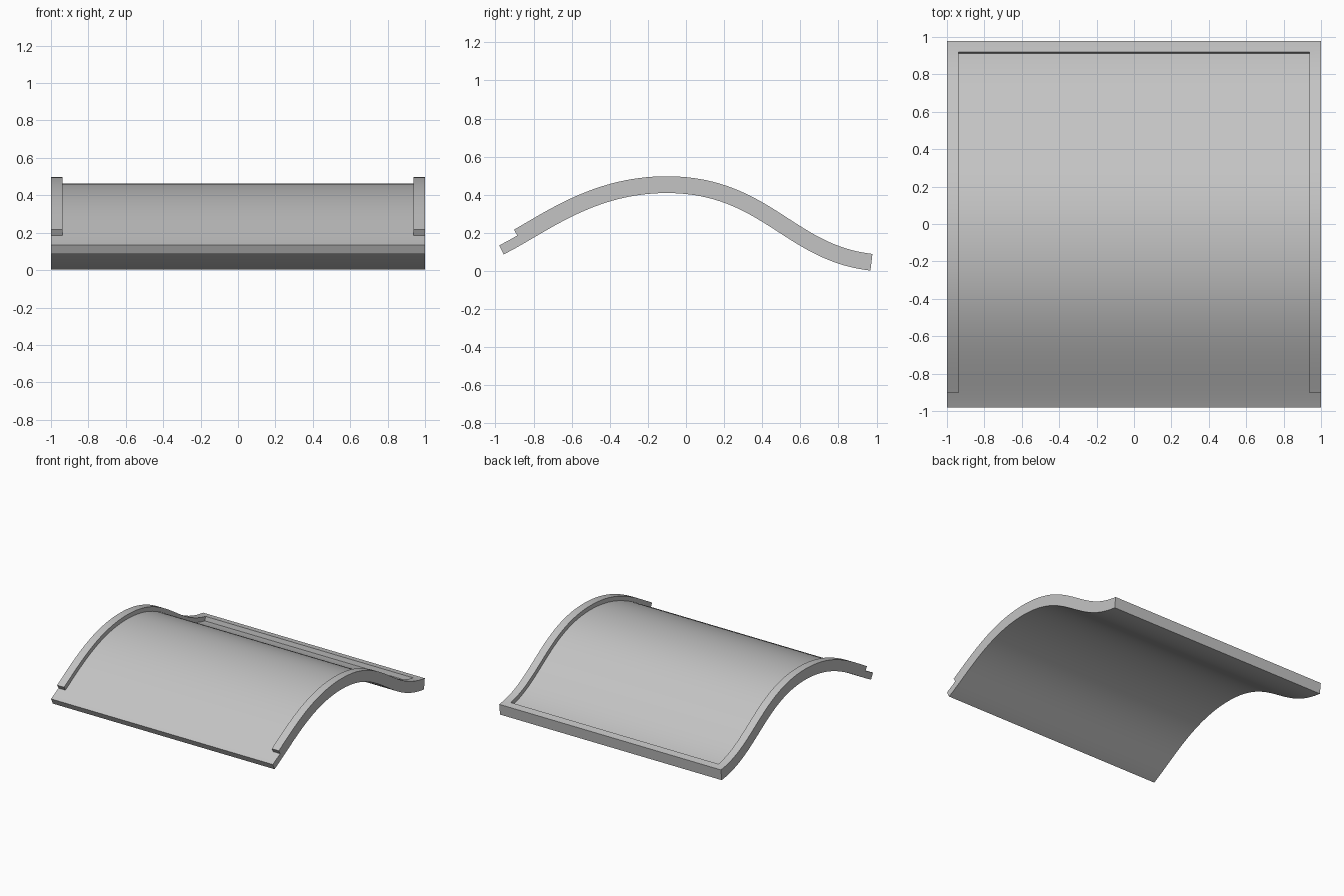
import bpy, bmesh, math
from mathutils import Vector
from mathutils.geometry import interpolate_bezier

cube = bpy.data.objects.get("Cube")
if cube:
    bpy.data.objects.remove(cube, do_unlink=True)

SHEET = 0.053      # thickness of the recessed floor
RIM = 0.035        # extra height of the rim above the floor
HALF = 1.0
INNER = 0.937      # inner edge of the side rims
RIM_FRONT, RIM_BACK = -0.86, 0.902


def underside(steps=160):
    """Wave profile of the underside, as (y, z) points."""
    crest = Vector((-0.1, 0.409))
    front, front_handle = Vector((-0.957, 0.087)), Vector((-0.735, 0.197))
    back, back_handle = Vector((0.968, 0.002)), Vector((0.52, 0.053))
    rise = interpolate_bezier(front, front_handle, crest - Vector((0.39, 0)), crest, steps)
    fall = interpolate_bezier(crest, crest + Vector((0.5, 0)), back_handle, back, steps)
    return [Vector(p[:2]) for p in rise + fall[1:]]


# Stations along the profile, with the two rim ends included
pts = underside()
nearest = lambda y: min(range(len(pts)), key=lambda i: abs(pts[i].x - y))
first, last = nearest(RIM_FRONT), nearest(RIM_BACK)
stations = sorted(set(range(0, len(pts), 5)) | {first, last, len(pts) - 1})

# Underside grid; each vertex remembers its profile normal
bm = bmesh.new()
normal = bm.verts.layers.float_vector.new("profile_normal")
rim = bm.faces.layers.int.new("rim")
rows = []
for i in stations:
    tangent = (pts[min(i + 1, len(pts) - 1)] - pts[max(i - 1, 0)]).normalized()
    row = []
    for x in (-HALF, -INNER, INNER, HALF):
        v = bm.verts.new((x, pts[i].x, pts[i].y))
        v[normal] = Vector((0, -tangent.y, tangent.x))
        row.append(v)
    rows.append(row)
for r, (a, b) in enumerate(zip(rows, rows[1:])):
    for c in range(3):
        f = bm.faces.new((a[c], a[c + 1], b[c + 1], b[c]))
        f[rim] = int(stations[r] >= first and (c != 1 or stations[r] >= last))


def raise_faces(faces, height, keep):
    """Extrude faces along the profile normals and return the caps."""
    geom = bmesh.ops.extrude_face_region(bm, geom=faces, use_keep_orig=keep)["geom"]
    for v in geom:
        if isinstance(v, bmesh.types.BMVert):
            v.co += Vector(v[normal]) * height
    return [f for f in geom if isinstance(f, bmesh.types.BMFace)]


# Floor sheet, then the U-shaped rim
top = raise_faces(bm.faces[:], SHEET, True)
rim_faces = [f for f in top if f[rim]]
raise_faces(rim_faces, RIM, False)
bmesh.ops.delete(bm, geom=[f for f in rim_faces if f.is_valid], context="FACES")
bmesh.ops.recalc_face_normals(bm, faces=bm.faces)

mesh = bpy.data.meshes.new("curved_panel")
bm.to_mesh(mesh)
bm.free()
for name in ("profile_normal", "rim"):
    if name in mesh.attributes:
        mesh.attributes.remove(mesh.attributes[name])
panel = bpy.data.objects.new("curved_panel", mesh)
bpy.context.collection.objects.link(panel)

# Plain grey finish
grey = bpy.data.materials.new("light_grey")
grey.use_nodes = True
colour = (0.55, 0.55, 0.55, 1)
grey.diffuse_color = colour
grey.node_tree.nodes["Principled BSDF"].inputs["Base Color"].default_value = colour
mesh.materials.append(grey)

bpy.context.view_layer.objects.active = panel
panel.select_set(True)
bpy.ops.object.shade_smooth_by_angle(angle=math.radians(30))
